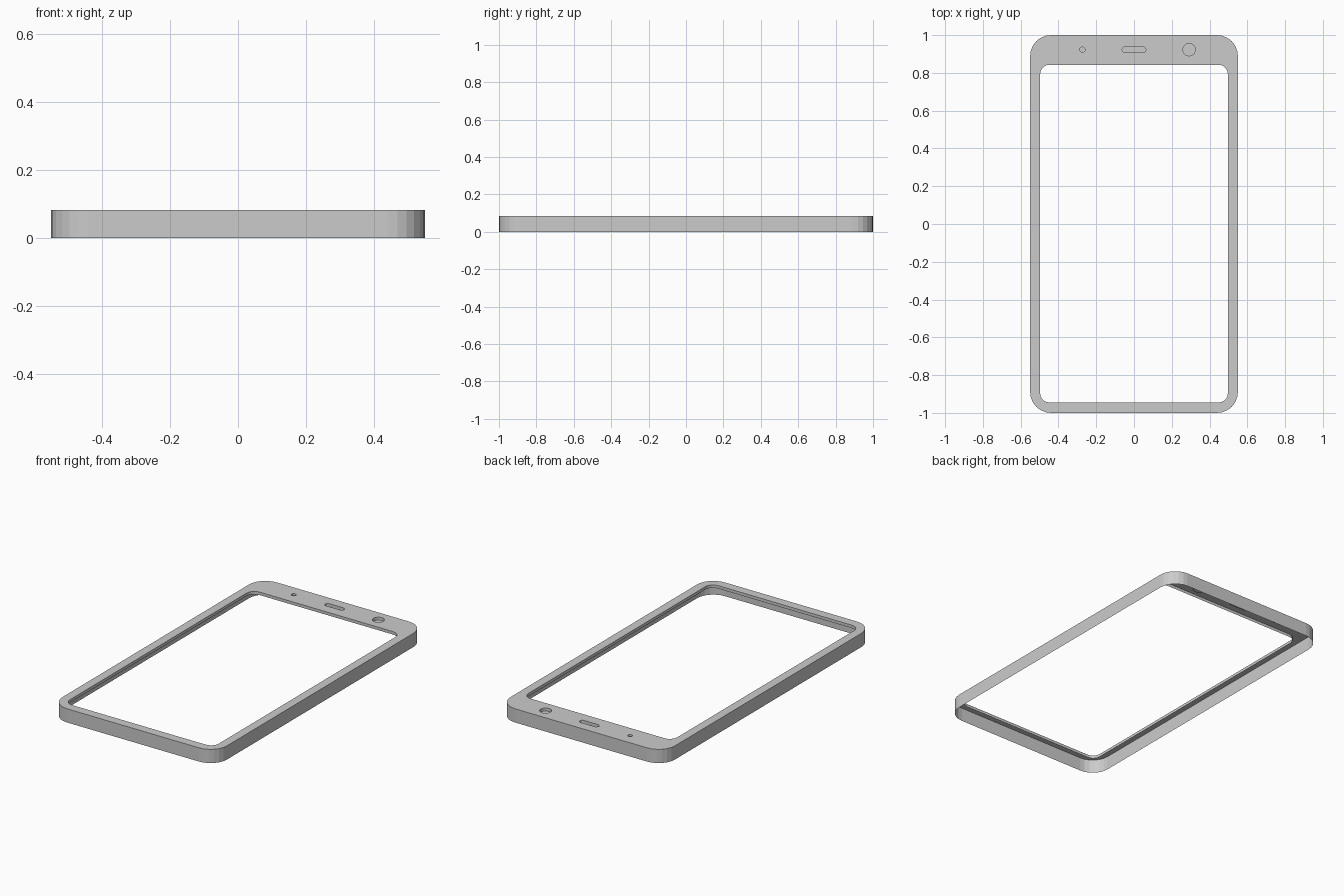
import bpy, bmesh
from math import cos, sin, pi

if "Cube" in bpy.data.objects:
    bpy.data.objects.remove(bpy.data.objects["Cube"])

TOP = 0.083    # height of the face plate
LIP = 0.018    # depth of the window lip and the recesses


def rounded(x0, x1, y0, y1, r, seg):
    """Points of a rounded rectangle; becomes a slot or circle when r is half the size."""
    pts = []
    corners = ((x1 - r, y1 - r), (x0 + r, y1 - r), (x0 + r, y0 + r), (x1 - r, y0 + r))
    for i, (cx, cy) in enumerate(corners):
        for k in range(seg + 1):
            a = (i + k / seg) * pi / 2
            p = (cx + r * cos(a), cy + r * sin(a))
            if not pts or abs(p[0] - pts[-1][0]) + abs(p[1] - pts[-1][1]) > 1e-5:
                pts.append(p)
    if abs(pts[0][0] - pts[-1][0]) + abs(pts[0][1] - pts[-1][1]) < 1e-5:
        pts.pop()
    return pts


def ring(bm, pts, z):
    return [bm.verts.new((x, y, z)) for x, y in pts]


def skirt(bm, pts, upper, z, floor=False):
    """Drop a wall from an upper ring, with an optional floor."""
    lower = ring(bm, pts, z)
    n = len(pts)
    for i in range(n):
        j = (i + 1) % n
        bm.faces.new((upper[i], lower[i], lower[j], upper[j]))
    if floor:
        bm.faces.new(lower)


outer = rounded(-0.55, 0.55, -1, 1, 0.11, 6)
window = rounded(-0.497, 0.497, -0.945, 0.843, 0.05, 5)
hy = 0.923
speaker = rounded(-0.063, 0.063, hy - 0.016, hy + 0.016, 0.016, 4)
camera = rounded(0.292 - 0.033, 0.292 + 0.033, hy - 0.033, hy + 0.033, 0.033, 5)
sensor = rounded(-0.273 - 0.014, -0.273 + 0.014, hy - 0.014, hy + 0.014, 0.014, 3)

bm = bmesh.new()
# face plate with its openings
loops = [outer, window, speaker, camera, sensor]
rings = [ring(bm, p, TOP) for p in loops]
edges = [bm.edges.new((r[i], r[(i + 1) % len(r)])) for r in rings for i in range(len(r))]
bmesh.ops.triangle_fill(bm, use_beauty=True, use_dissolve=False, edges=edges, normal=(0, 0, 1))

# outer side wall, window lip, blind recesses
skirt(bm, outer, rings[0], 0)
skirt(bm, window, rings[1], TOP - LIP)
for pts, r in zip(loops[2:], rings[2:]):
    skirt(bm, pts, r, TOP - LIP, floor=True)

bmesh.ops.recalc_face_normals(bm, faces=bm.faces)
bm.normal_update()
if max(bm.faces, key=lambda f: f.calc_center_median().z).normal.z < 0:
    bmesh.ops.reverse_faces(bm, faces=bm.faces)
me = bpy.data.meshes.new("front_frame")
bm.to_mesh(me)
bm.free()
bpy.context.collection.objects.link(bpy.data.objects.new("front_frame", me))
